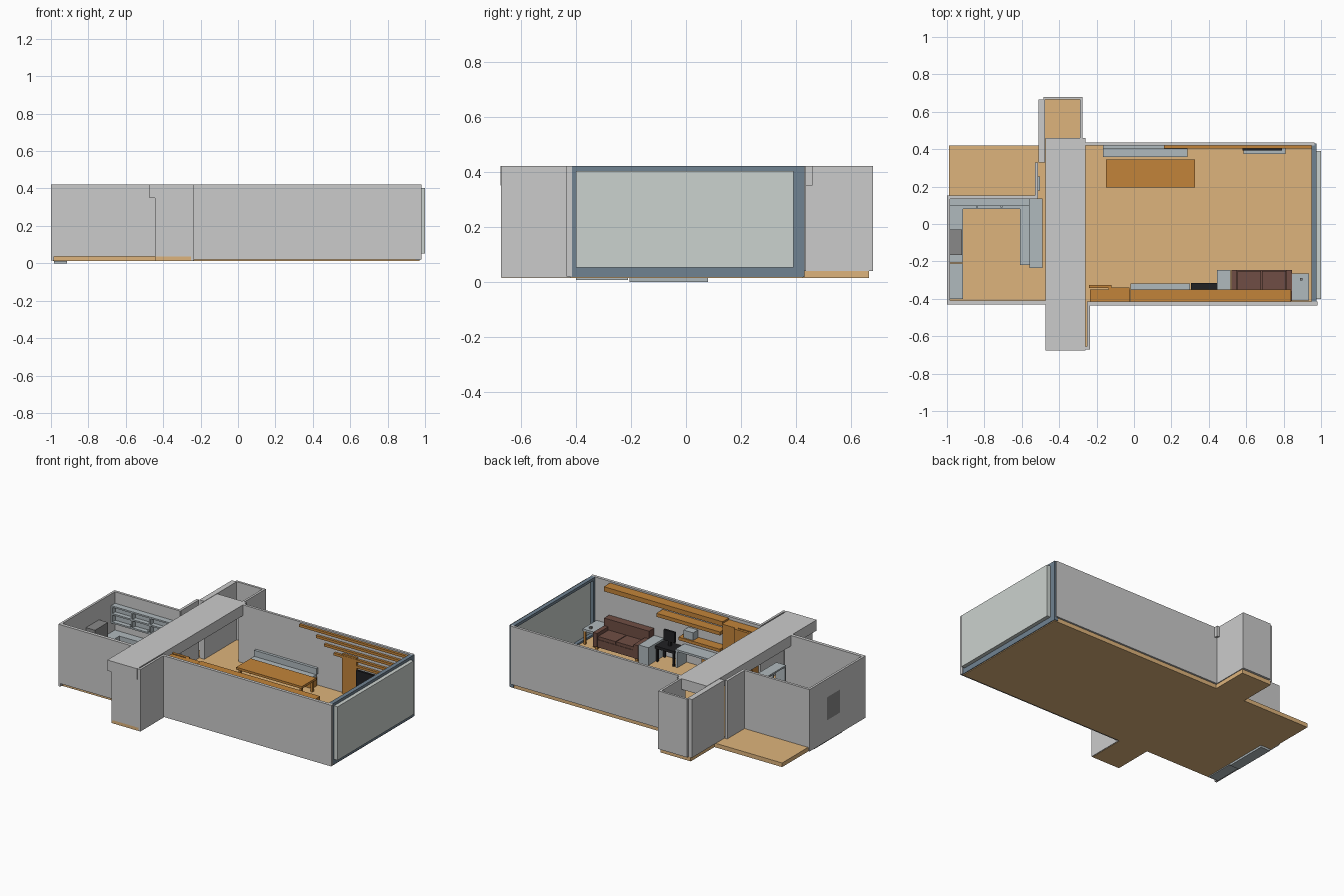
import bpy, bmesh


def material(name, r, g, b):
    m = bpy.data.materials.new(name)
    m.diffuse_color = (r, g, b, 1)
    return m


TAN = material("floor_wood", .73, .456, .20)
WOOD = material("furniture_wood", .545, .231, .042)
BROWN = material("sofa_brown", .16, .076, .058)
BLUE = material("frame_blue", .162, .223, .283)
GLASS = material("pale_glass", .60, .645, .62)
PALE = material("pale_grey", .434, .491, .515)
DARK = material("mid_grey", .25, .25, .25)
BLACK = material("black", .015, .015, .017)


def boxes(name, spans, mat=None):
    """One object from boxes given as (x0, x1, y0, y1, z0, z1)."""
    bm = bmesh.new()
    for x0, x1, y0, y1, z0, z1 in spans:
        for v in bmesh.ops.create_cube(bm, size=1)["verts"]:
            v.co = ((x0 + x1) / 2 + v.co.x * (x1 - x0),
                    (y0 + y1) / 2 + v.co.y * (y1 - y0),
                    (z0 + z1) / 2 + v.co.z * (z1 - z0))
    me = bpy.data.meshes.new(name)
    bm.to_mesh(me)
    bm.free()
    ob = bpy.data.objects.new(name, me)
    bpy.context.collection.objects.link(ob)
    if mat:
        me.materials.append(mat)
    return ob


def box(name, *span, mat=None):
    return boxes(name, [span], mat)


def legs(name, x0, x1, y0, y1, z1, t, mat):
    return boxes(name, [(x, x + t, y, y + t, F, z1)
                        for x in (x0, x1 - t) for y in (y0, y1 - t)], mat)


F, H = .04, .42  # floor top and wall top

# Floor: one outline extruded
outline = [(-.99, -.41), (-.445, -.41), (-.445, -.67), (-.24, -.67), (-.24, -.42), (.97, -.42),
           (.97, .425), (-.28, .425), (-.28, .665), (-.50, .665), (-.50, .42), (-.99, .42)]
bm = bmesh.new()
face = bm.faces.new([bm.verts.new((x, y, .013)) for x, y in outline])
ext = bmesh.ops.extrude_face_region(bm, geom=[face])
for v in ext["geom"]:
    if isinstance(v, bmesh.types.BMVert):
        v.co.z = F
bmesh.ops.recalc_face_normals(bm, faces=bm.faces)
me = bpy.data.meshes.new("floor")
bm.to_mesh(me)
bm.free()
me.materials.append(TAN)
bpy.context.collection.objects.link(bpy.data.objects.new("floor", me))

# Walls
box("living_front_wall", -.25, .98, -.435, -.415, .02, H)
box("living_back_wall", -.275, .965, .42, .437, F, H)
box("kitchen_front_wall", -1, -.44, -.43, -.408, .035, H)
boxes("kitchen_left_wall", [(-1, -.985, -.43, -.165, .015, H), (-1, -.985, -.03, .15, .015, H),
                            (-1, -.985, -.165, -.03, .015, .15), (-1, -.985, -.165, -.03, .30, H)])
box("kitchen_back_wall", -1, -.515, .135, .152, F, H)
box("entry_wall", -.53, -.512, .14, .33, F, H)
box("door_handle", -.512, -.502, .18, .255, .17, .25, mat=PALE)
boxes("alcove_walls", [(-.51, -.475, .33, .665, F, H), (-.485, -.275, .665, .68, F, H),
                       (-.29, -.275, .42, .68, F, H)])
boxes("niche_walls", [(-.445, -.425, -.67, -.41, .02, H), (-.25, -.235, -.672, -.415, .015, H),
                      (-.44, -.24, -.672, -.655, .035, H)])
box("ceiling_beam", -.473, -.258, -.675, .46, .35, H)

# Window wall
boxes("window_frame", [(.948, .975, -.43, -.40, .018, H), (.948, .975, .39, .43, .018, H),
                       (.948, .975, -.40, .39, .018, .052), (.948, .975, -.40, .39, .402, H)], BLUE)
box("window_glass", .97, 1, -.40, .39, .052, .402, mat=GLASS)

# Kitchen units
box("fridge", -.985, -.915, -.40, -.21, .007, .27, mat=PALE)
box("sink_counter", -.985, -.915, -.205, .08, 0, .17, mat=PALE)
box("cooker_hood", -1, -.92, -.165, -.03, .15, .30, mat=DARK)
box("back_counter", -.985, -.56, .08, .135, F, .17, mat=PALE)
box("side_counter", -.61, -.56, -.22, .08, F, .17, mat=PALE)
box("bar_panel", -.535, -.515, -.225, .135, F, .20, mat=PALE)
box("bar_top", -.56, -.49, -.235, .135, .20, .215, mat=PALE)
boxes("bar_upper_shelf", [(-.56, -.49, -.235, .135, .305, .315)]
      + [(-.56, -.49, y, y + .012, .215, .305) for y in (-.235, -.11, .01, .123)], PALE)
boxes("upper_cabinets", [(-.985, -.56, .125, .135, .23, .34)]
      + [(-.985, -.56, .095, .135, z, z + .01) for z in (.23, .285, .335)]
      + [(x, x + .01, .095, .135, .23, .345) for x in (-.985, -.84, -.71, -.57)], PALE)
boxes("cabinet_knobs", [(x, x + .012, .088, .096, .25, .262) for x in (-.845, -.715)], PALE)

# Front wall storage
box("wardrobe", -.235, -.022, -.415, -.35, F, .40, mat=WOOD)
boxes("wardrobe_doors", [(-.24, -.12, -.342, -.325, F, .40), (-.135, -.025, -.35, -.34, F, .40)], WOOD)
boxes("front_shelves", [(-.02, .84, -.415, -.35, .38, .41), (0, .46, -.415, -.35, .315, .338),
                        (0, .30, -.415, -.35, .205, .225)], WOOD)
box("shelf_box", .20, .27, -.41, -.36, .225, .275, mat=PALE)

# Desk and chair
box("desk_top", -.02, .30, -.41, -.317, .145, .158, mat=PALE)
box("desk_drawers", -.02, .12, -.41, -.33, F, .145, mat=WOOD)
box("desk_leg", .285, .30, -.41, -.32, F, .145, mat=PALE)
legs("chair_legs", .31, .44, -.405, -.318, .13, .012, BLACK)
box("chair_seat", .305, .445, -.41, -.315, .125, .142, mat=BLACK)
boxes("chair_back", [(.335, .415, -.375, -.362, .17, .24), (.365, .385, -.375, -.362, .14, .17)], BLACK)

# Sofa with two side tables
boxes("sofa", [(.52, .845, -.375, -.247, .06, .11), (.52, .845, -.412, -.36, .06, .20),
               (.52, .55, -.39, -.245, .06, .15), (.815, .845, -.39, -.245, .06, .15)], BROWN)
boxes("sofa_cushions", [(x, x + .127, -.36, -.25, .11, .13) for x in (.553, .685)], BROWN)
legs("sofa_feet", .53, .835, -.40, -.255, .06, .015, WOOD)
box("corner_cabinet", .445, .517, -.41, -.247, F, .155, mat=PALE)
box("side_table_top", .845, .935, -.41, -.265, .128, .142, mat=PALE)
legs("side_table_legs", .85, .93, -.405, -.27, .128, .012, WOOD)
box("table_cup", .888, .902, -.302, -.288, .142, .155, mat=DARK)

# Dining table and bench
box("dining_table_top", -.15, .325, .195, .345, .112, .127, mat=WOOD)
legs("dining_table_legs", -.14, .315, .205, .335, .112, .015, WOOD)
box("bench_seat", -.165, .285, .358, .41, F, .10, mat=WOOD)
box("bench_cushion", -.165, .285, .358, .405, .10, .115, mat=PALE)
box("bench_back", -.165, .285, .402, .42, .115, .155, mat=PALE)

# Back wall slats and screen
boxes("wall_slats", [(x0, x1, .404, .42, z - .016, z) for x0, x1, z in
                     [(.16, .95, .41), (.28, .90, .37), (.34, .95, .33), (.41, .88, .29), (.57, .95, .25)]], WOOD)
box("wall_panel", .47, .575, .406, .42, F, .30, mat=WOOD)
box("screen", .58, .79, .394, .408, .11, .225, mat=BLACK)
box("screen_bench", .585, .81, .375, .418, F, .085, mat=PALE)
